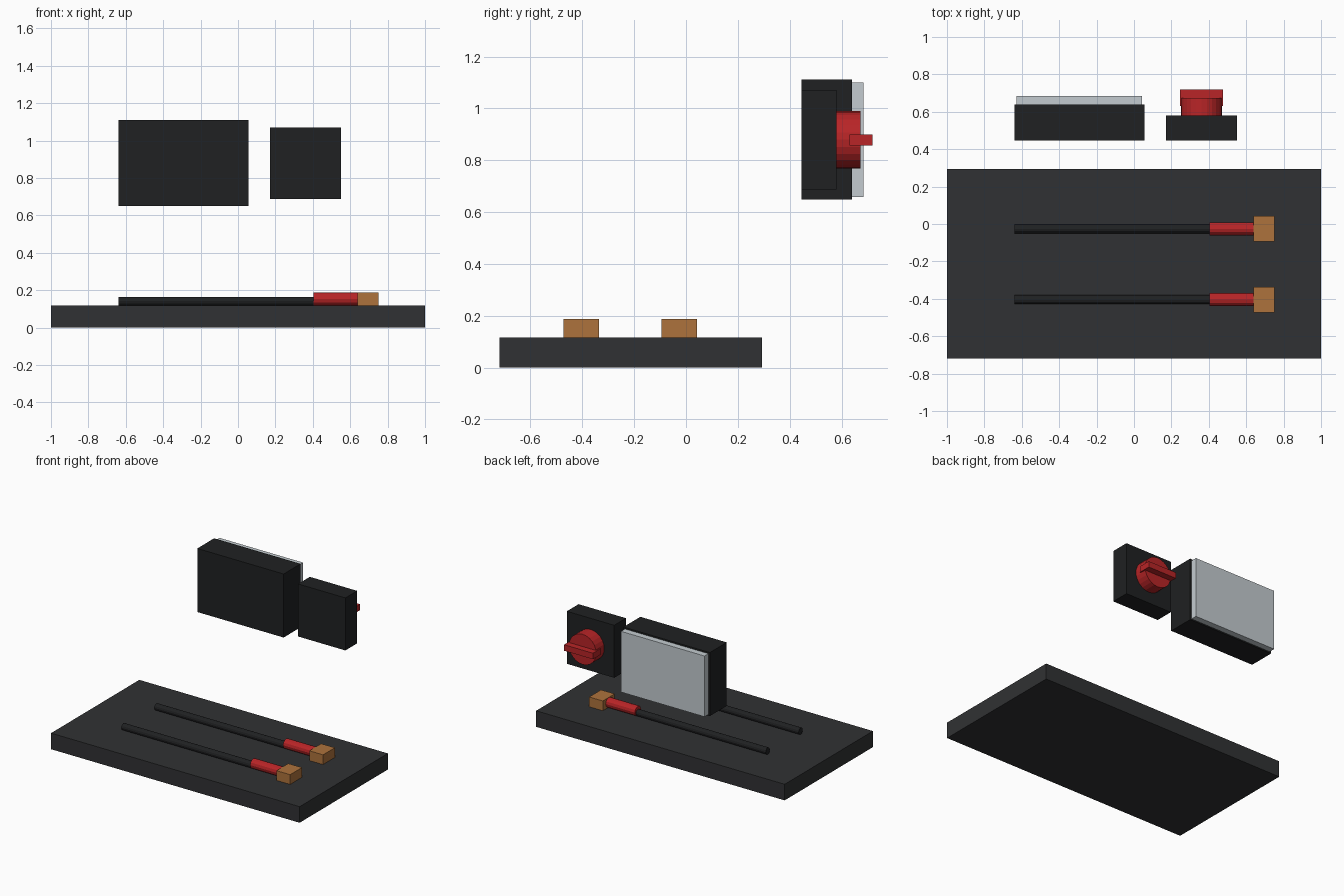
import bpy, bmesh
from mathutils import Matrix

if "Cube" in bpy.data.objects:
    bpy.data.objects.remove(bpy.data.objects["Cube"])


def material(name, rgb):
    m = bpy.data.materials.new(name)
    m.diffuse_color = (*rgb, 1)
    m.use_nodes = True
    m.node_tree.nodes["Principled BSDF"].inputs["Base Color"].default_value = m.diffuse_color
    return m


SLATE = material("slate", (0.03, 0.031, 0.033))
BLACK = material("black", (0.014, 0.015, 0.016))
RED = material("red", (0.48, 0.018, 0.02))
COPPER = material("copper", (0.42, 0.17, 0.045))
GLASS = material("pale_glass", (0.55, 0.6, 0.63))


def finish(name, bm, mat):
    me = bpy.data.meshes.new(name)
    bm.to_mesh(me)
    bm.free()
    me.materials.append(mat)
    ob = bpy.data.objects.new(name, me)
    bpy.context.collection.objects.link(ob)
    return ob


def box(name, x, y, z, mat):
    bm = bmesh.new()
    size = [b - a for a, b in (x, y, z)]
    mid = [(a + b) / 2 for a, b in (x, y, z)]
    bmesh.ops.create_cube(bm, size=1, matrix=Matrix.Translation(mid) @ Matrix.Diagonal((*size, 1)))
    return finish(name, bm, mat)


def cylinder(name, axis, centre, radius, length, sides, mat):
    bm = bmesh.new()
    turn = Matrix.Rotation(1.5707963, 4, 'Y' if axis == 'X' else 'X')
    bmesh.ops.create_cone(bm, cap_ends=True, segments=sides, radius1=radius, radius2=radius,
                          depth=length, matrix=Matrix.Translation(centre) @ turn)
    return finish(name, bm, mat)


# base slab
box("base", (-1, 1), (-0.72, 0.294), (0, 0.117), SLATE)

# two test probes lying on the base: lead, grip and end block
for side, y in (("back", -0.026), ("front", -0.404)):
    cylinder(side + "_lead", 'X', (-0.1175, y, 0.141), 0.024, 1.045, 12, BLACK)
    cylinder(side + "_grip", 'X', (0.5225, y, 0.153), 0.035, 0.235, 12, RED)
    box(side + "_end_block", (0.64, 0.75), (y - 0.068, y + 0.068), (0.117, 0.188), COPPER)

# display housing with screen on its back face
box("display_housing", (-0.64, 0.055), (0.446, 0.64), (0.649, 1.111), BLACK)
box("display_screen", (-0.628, 0.043), (0.635, 0.685), (0.658, 1.1), GLASS)

# rotary switch: housing, round knob and handle bar
box("switch_housing", (0.171, 0.552), (0.446, 0.581), (0.688, 1.07), BLACK)
cylinder("switch_knob", 'Y', (0.361, 0.6255, 0.879), 0.11, 0.095, 24, RED)
box("switch_handle", (0.245, 0.477), (0.63, 0.72), (0.856, 0.9), RED)
